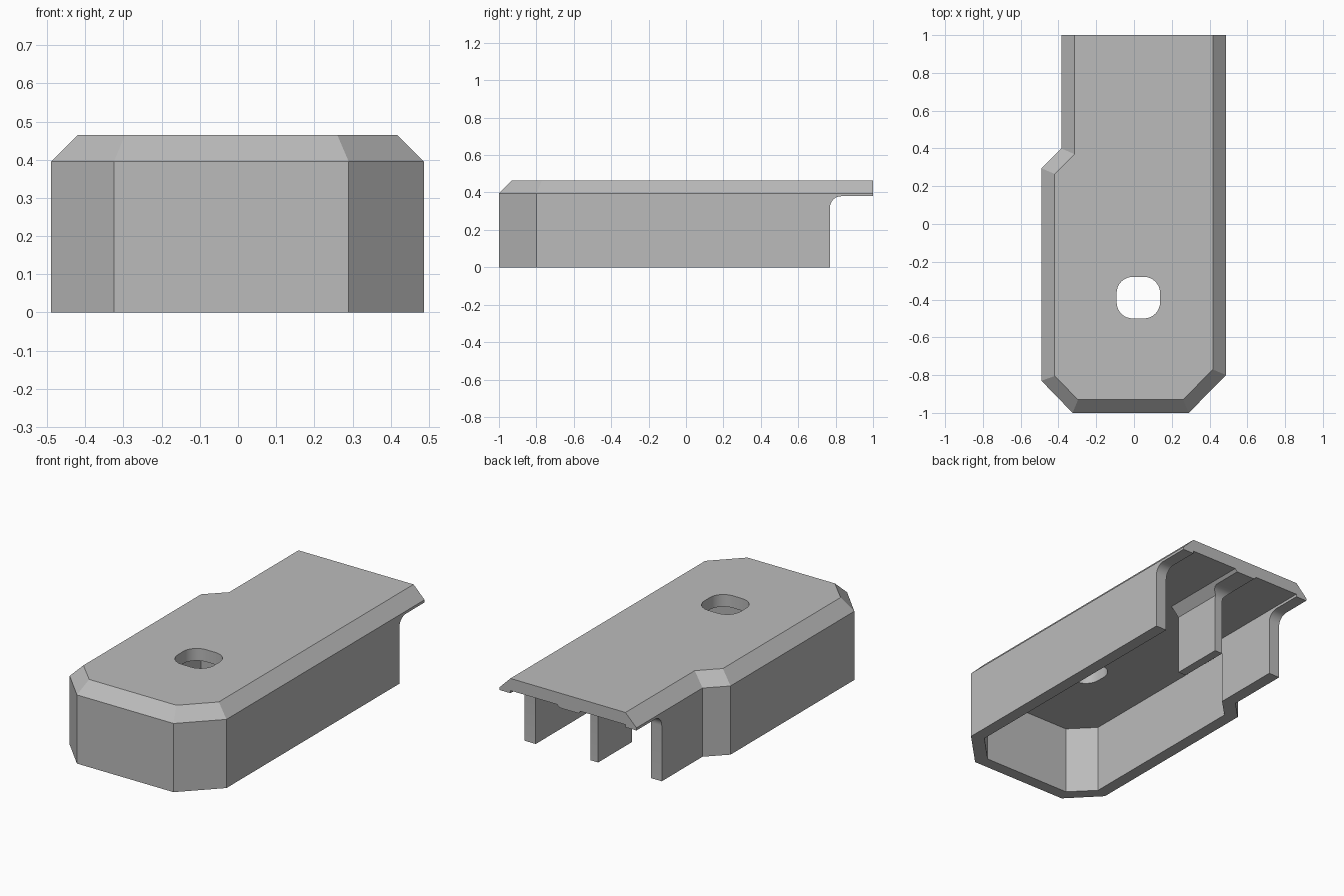
import bpy, bmesh, math
from mathutils import Vector

if "Cube" in bpy.data.objects:
    bpy.data.objects.remove(bpy.data.objects["Cube"], do_unlink=True)

grey = bpy.data.materials.new("plain grey")
grey.use_nodes = True
colour = (0.5, 0.5, 0.5, 1)
grey.diffuse_color = colour
grey.node_tree.nodes["Principled BSDF"].inputs["Base Color"].default_value = colour

LID_BOTTOM, LID_TOP, LIP = 0.395, 0.465, 0.38
WALL_END = 0.77


def loft(name, ring_a, ring_b):
    """Closed solid between two matching rings of 3D points."""
    bm = bmesh.new()
    a = [bm.verts.new(p) for p in ring_a]
    b = [bm.verts.new(p) for p in ring_b]
    bm.faces.new(a)
    bm.faces.new(b)
    for i in range(len(a)):
        j = (i + 1) % len(a)
        bm.faces.new((a[i], a[j], b[j], b[i]))
    bmesh.ops.recalc_face_normals(bm, faces=bm.faces)
    mesh = bpy.data.meshes.new(name)
    bm.to_mesh(mesh)
    bm.free()
    mesh.materials.append(grey)
    obj = bpy.data.objects.new(name, mesh)
    bpy.context.collection.objects.link(obj)
    return obj


def at_z(points, z):
    return [(x, y, z) for x, y in points]


def cut(target, cutter):
    mod = target.modifiers.new("cut", 'BOOLEAN')
    mod.operation = 'DIFFERENCE'
    mod.solver = 'EXACT'
    mod.object = cutter
    cutter.hide_render = True
    cutter.hide_viewport = True
    cutter.display_type = 'WIRE'


def arc(cx, cy, r, start, end, steps=8):
    angles = [math.radians(start + (end - start) * i / steps) for i in range(steps + 1)]
    return [(cx + r * math.cos(t), cy + r * math.sin(t)) for t in angles]


# Outer outline and the same outline stepped inwards
outer = [(-0.49, -0.83), (-0.325, -1), (0.29, -1), (0.487, -0.8),
         (0.487, 1), (-0.385, 1), (-0.385, 0.4), (-0.49, 0.295)]
inner = [(-0.42, -0.805), (-0.296, -0.93), (0.26, -0.93), (0.417, -0.77),
         (0.417, 1), (-0.315, 1), (-0.315, 0.37), (-0.42, 0.265)]

# Lid with chamfered rim and a rounded hole
lid = loft("lid", at_z(outer, LID_BOTTOM), at_z(inner, LID_TOP))
hole = []
for i, (sx, sy) in enumerate([(1, 1), (-1, 1), (-1, -1), (1, -1)]):
    hole += arc(0.023 + sx * 0.03, -0.39 + sy * 0.025, 0.085, 90 * i, 90 * i + 90)
cut(lid, loft("hole_cutter", at_z(hole, 0.3), at_z(hole, 0.6)))

# Skirt walls, open at the back
walls = loft("side_walls", at_z(outer, 0), at_z(outer, LID_BOTTOM))
cavity = [(x, 1.2 if y == 1 else y) for x, y in inner]
cut(walls, loft("cavity_cutter", at_z(cavity, -0.1), at_z(cavity, 0.5)))

# Short inner rib, flared where it meets the lid
half = [(0.025, 0), (0.025, 0.345), (0.075, LID_BOTTOM)]
section = [(0.045 + x, z) for x, z in half] + [(0.045 - x, z) for x, z in reversed(half)]
rib = loft("inner_rib", [(x, 0.46, z) for x, z in section], [(x, 1, z) for x, z in section])

# Filleted relief below the rear overhang
relief = [(1.2, -0.1), (1.2, LIP)] + arc(WALL_END + 0.06, LIP - 0.06, 0.06, 90, 180) + [(WALL_END, -0.1)]
relief_cutter = loft("relief_cutter", [(-0.7, y, z) for y, z in relief], [(0.7, y, z) for y, z in relief])
for part in (walls, rib):
    cut(part, relief_cutter)

# Smooth curved parts, crisp edges elsewhere
bpy.context.view_layer.update()
for part in (lid, walls, rib):
    depsgraph = bpy.context.evaluated_depsgraph_get()
    mesh = bpy.data.meshes.new_from_object(part.evaluated_get(depsgraph))
    part.modifiers.clear()
    part.data = mesh
for obj in [o for o in bpy.context.collection.objects if o.name.endswith("_cutter")]:
    bpy.data.objects.remove(obj, do_unlink=True)
bpy.ops.object.select_all(action='DESELECT')
for part in (lid, walls, rib):
    part.select_set(True)
bpy.context.view_layer.objects.active = lid
bpy.ops.object.shade_smooth_by_angle(angle=math.radians(30))
